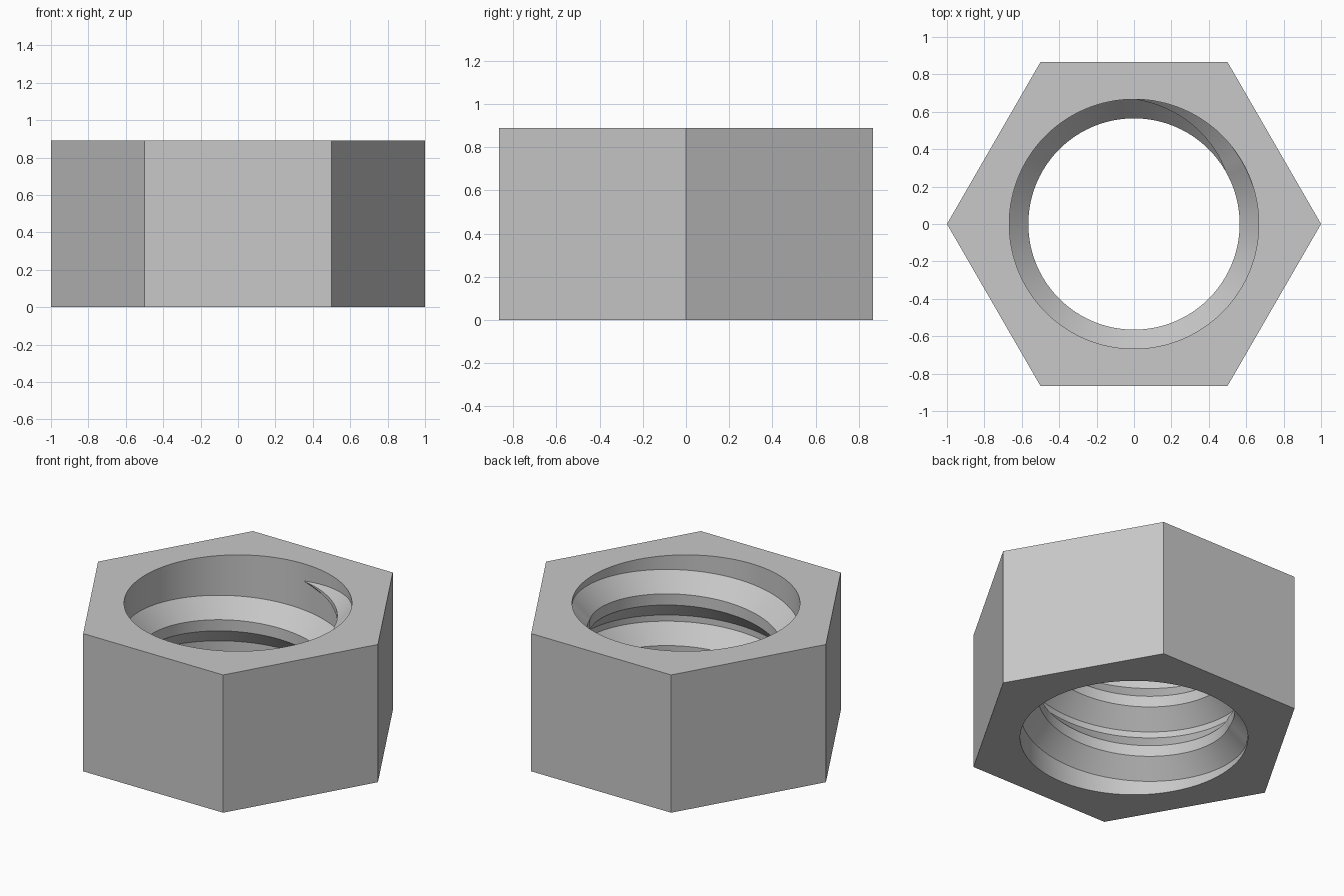
import bpy, bmesh, math

HEIGHT = 0.89
ROOT_R, CREST_R = 0.667, 0.565
PITCH, TURNS = 0.334, 2
STEPS = 120                      # segments per full turn
BASE_HALF, CREST_HALF = 0.147, 0.036
TAPER = math.radians(60)         # run-out at both thread ends

if "Cube" in bpy.data.objects:
    bpy.data.objects.remove(bpy.data.objects["Cube"], do_unlink=True)

steel = bpy.data.materials.new("grey_steel")
steel.use_nodes = True
colour = (0.58, 0.58, 0.58, 1)
steel.diffuse_color = colour
steel.node_tree.nodes["Principled BSDF"].inputs["Base Color"].default_value = colour


def cylinder(name, sides, radius, depth, turn=0):
    bpy.ops.mesh.primitive_cylinder_add(vertices=sides, radius=radius, depth=depth,
                                        location=(0, 0, HEIGHT / 2), rotation=(0, 0, turn))
    obj = bpy.context.object
    obj.name = name
    obj.data.materials.append(steel)
    return obj


def smooth(obj):
    bpy.ops.object.select_all(action="DESELECT")
    obj.select_set(True)
    bpy.context.view_layer.objects.active = obj
    bpy.ops.object.shade_smooth_by_angle(angle=math.radians(25))


# Hexagonal body with a round bore
body = cylinder("hex_body", 6, 1, HEIGHT, math.radians(30))
cutter = cylinder("bore_cutter", STEPS, ROOT_R, HEIGHT * 2)
bore = body.modifiers.new("bore", "BOOLEAN")
bore.object = cutter
bore.solver = "EXACT"
bpy.context.view_layer.objects.active = body
bpy.ops.object.modifier_apply(modifier=bore.name)
bpy.data.objects.remove(cutter, do_unlink=True)
smooth(body)

# Internal thread: a trapezoid swept up a helix, shrinking to a point at each end
profile = [(0, -BASE_HALF), (1, -CREST_HALF), (1, CREST_HALF), (0, BASE_HALF)]
total = TURNS * math.tau
bm = bmesh.new()
previous = None
for i in range(TURNS * STEPS + 1):
    angle = i / STEPS * math.tau
    size = min(1, angle / TAPER, (total - angle) / TAPER)
    centre = HEIGHT / 2 + PITCH * (angle / math.tau - TURNS / 2)
    azimuth = angle + math.pi / 2
    ring = []
    for depth, rise in profile:
        r = ROOT_R - depth * size * (ROOT_R - CREST_R)
        ring.append(bm.verts.new((r * math.cos(azimuth), r * math.sin(azimuth),
                                  centre + rise * size)))
    if previous:
        for k in range(len(profile) - 1):
            bm.faces.new((previous[k], previous[k + 1], ring[k + 1], ring[k]))
    previous = ring
bmesh.ops.remove_doubles(bm, verts=bm.verts, dist=0.00001)
# Point the crest faces toward the axis
bm.normal_update()
crest = max(bm.faces, key=lambda f: f.calc_area())
middle = crest.calc_center_median()
if crest.normal.x * middle.x + crest.normal.y * middle.y > 0:
    bmesh.ops.reverse_faces(bm, faces=bm.faces)
mesh = bpy.data.meshes.new("inner_thread")
bm.to_mesh(mesh)
bm.free()
mesh.materials.append(steel)
thread = bpy.data.objects.new("inner_thread", mesh)
bpy.context.collection.objects.link(thread)
smooth(thread)
